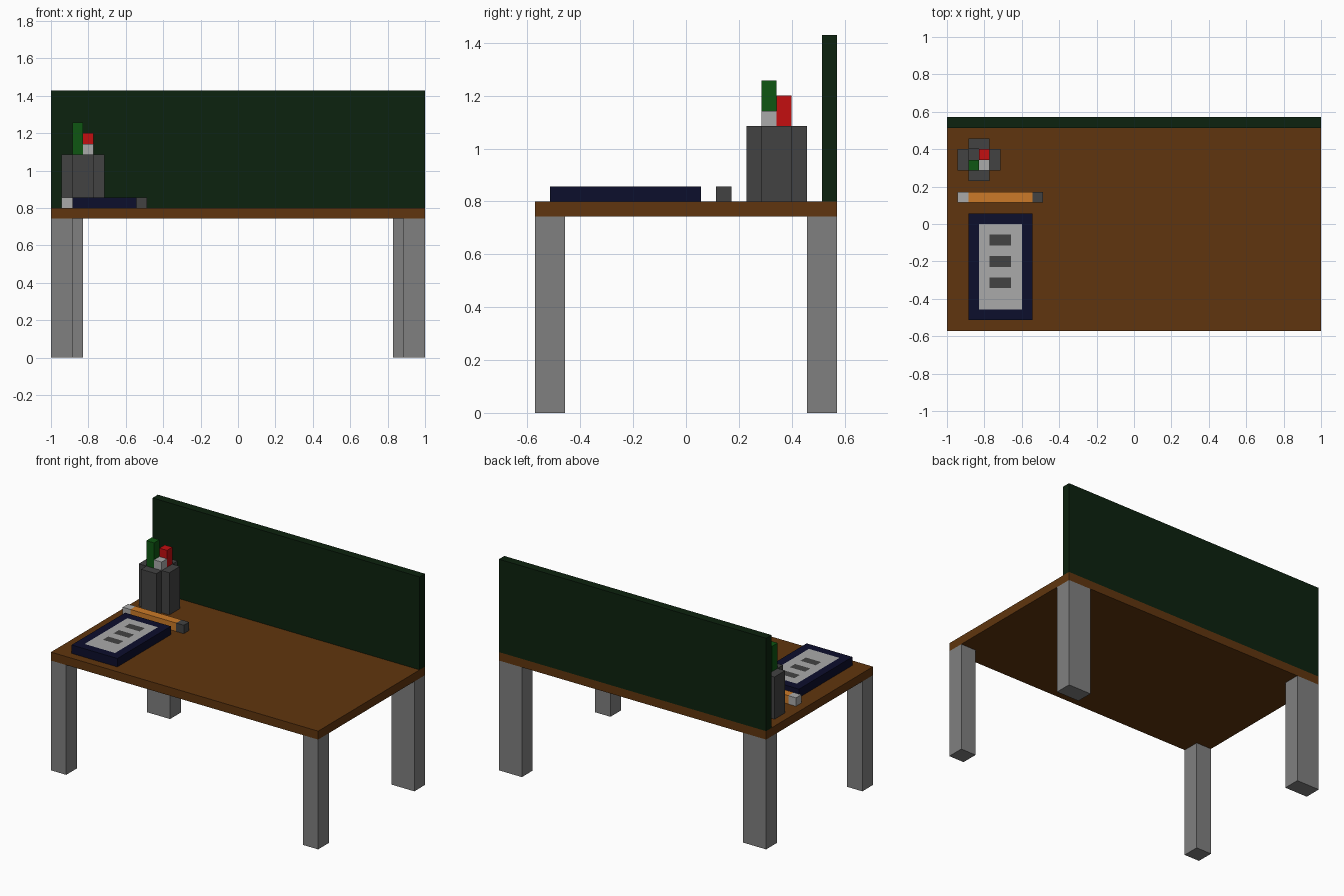
import bpy, bmesh
from mathutils import Vector

if "Cube" in bpy.data.objects:
    bpy.data.objects.remove(bpy.data.objects["Cube"], do_unlink=True)

# Everything sits on a block grid: 35 wide, 20 deep, 25 high
U = 2 / 35
ORIGIN = Vector((-1, -10 * U, 0))


def material(name, rgb):
    """Flat material from 0-255 display values, stored as linear."""
    lin = [(c / 255 / 12.92) if c < 10.3 else ((c / 255 + 0.055) / 1.055) ** 2.4 for c in rgb]
    m = bpy.data.materials.new(name)
    m.use_nodes = True
    m.diffuse_color = (*lin, 1)
    bsdf = m.node_tree.nodes["Principled BSDF"]
    bsdf.inputs["Base Color"].default_value = (*lin, 1)
    bsdf.inputs["Roughness"].default_value = 0.8
    return m


BROWN = material("wood brown", (96, 53, 14))
LEG_GREY = material("leg grey", (128, 128, 128))
BOARD_GREEN = material("board dark green", (12, 34, 14))
CHARCOAL = material("charcoal", (66, 66, 66))
LIGHT = material("light grey", (170, 170, 170))
NAVY = material("navy", (12, 14, 44))
ORANGE = material("pencil orange", (204, 122, 40))
GREEN = material("pen green", (14, 86, 18))
RED = material("pen red", (196, 14, 16))


def blocks(name, boxes, *mats):
    """One object from (low corner, high corner) boxes in grid units."""
    bm = bmesh.new()
    for lo, hi in boxes:
        lo, hi = Vector(lo), Vector(hi)
        verts = bmesh.ops.create_cube(bm, size=1)["verts"]
        bmesh.ops.scale(bm, vec=(hi - lo) * U, verts=verts)
        bmesh.ops.translate(bm, vec=ORIGIN + (lo + hi) / 2 * U, verts=verts)
    me = bpy.data.meshes.new(name)
    bm.to_mesh(me)
    bm.free()
    for m in mats:
        me.materials.append(m)
    ob = bpy.data.objects.new(name, me)
    bpy.context.collection.objects.link(ob)
    return ob


# Desk: top, back board, narrow front legs and wider back legs
blocks("desk_top", [((0, 0, 13), (35, 20, 14))], BROWN)
blocks("back_board", [((0, 19, 14), (35, 20, 25))], BOARD_GREEN)
for row, width, y in (("front", 2, 0), ("back", 3, 18)):
    for side, x in (("right", 0), ("left", 35 - width)):
        blocks(f"{row}_leg_{side}", [((x, y, 0), (x + width, y + 2, 13))], LEG_GREY)

# Pen pot: four walls with open corners around a floor
blocks("pen_pot", [
    ((1, 15, 14), (2, 17, 19)), ((4, 15, 14), (5, 17, 19)),
    ((2, 14, 14), (4, 15, 19)), ((2, 17, 14), (4, 18, 19)),
    ((2, 15, 14), (4, 17, 15))], CHARCOAL)

# Pens standing in the pot
for name, x, y, top, mat in (("green_pen", 2, 15, 22, GREEN),
                             ("white_pen", 3, 15, 20, LIGHT),
                             ("red_pen", 3, 16, 21, RED)):
    blocks(name, [((x, y, 15), (x + 1, y + 1, top))], mat)

# Pencil lying on the desk
for name, x0, x1, mat in (("pencil_eraser", 1, 2, LIGHT),
                          ("pencil_body", 2, 8, ORANGE),
                          ("pencil_tip", 8, 9, CHARCOAL)):
    blocks(name, [((x0, 12, 14), (x1, 13, 15))], mat)

# Notebook: top face cut into a light page with three dark lines
book = blocks("notebook", [((2, 1, 14), (8, 11, 15))], NAVY, LIGHT, CHARCOAL)
bm = bmesh.new()
bm.from_mesh(book.data)
cuts = [(0, x) for x in (3, 4, 6, 7)] + [(1, y) for y in (2, 4, 5, 6, 7, 8, 9, 10)]
for axis, pos in cuts:
    normal = Vector((0, 0, 0))
    normal[axis] = 1
    bmesh.ops.bisect_plane(bm, geom=bm.verts[:] + bm.edges[:] + bm.faces[:],
                           plane_co=ORIGIN + normal * pos * U, plane_no=normal)
bm.normal_update()
for f in bm.faces:
    if f.normal.z > 0.9:
        c = (f.calc_center_median() - ORIGIN) / U
        if 3 < c.x < 7 and 2 < c.y < 10:
            line = 4 < c.x < 6 and int(c.y) in (4, 6, 8) and c.y < 9
            f.material_index = 2 if line else 1
bm.to_mesh(book.data)
bm.free()
